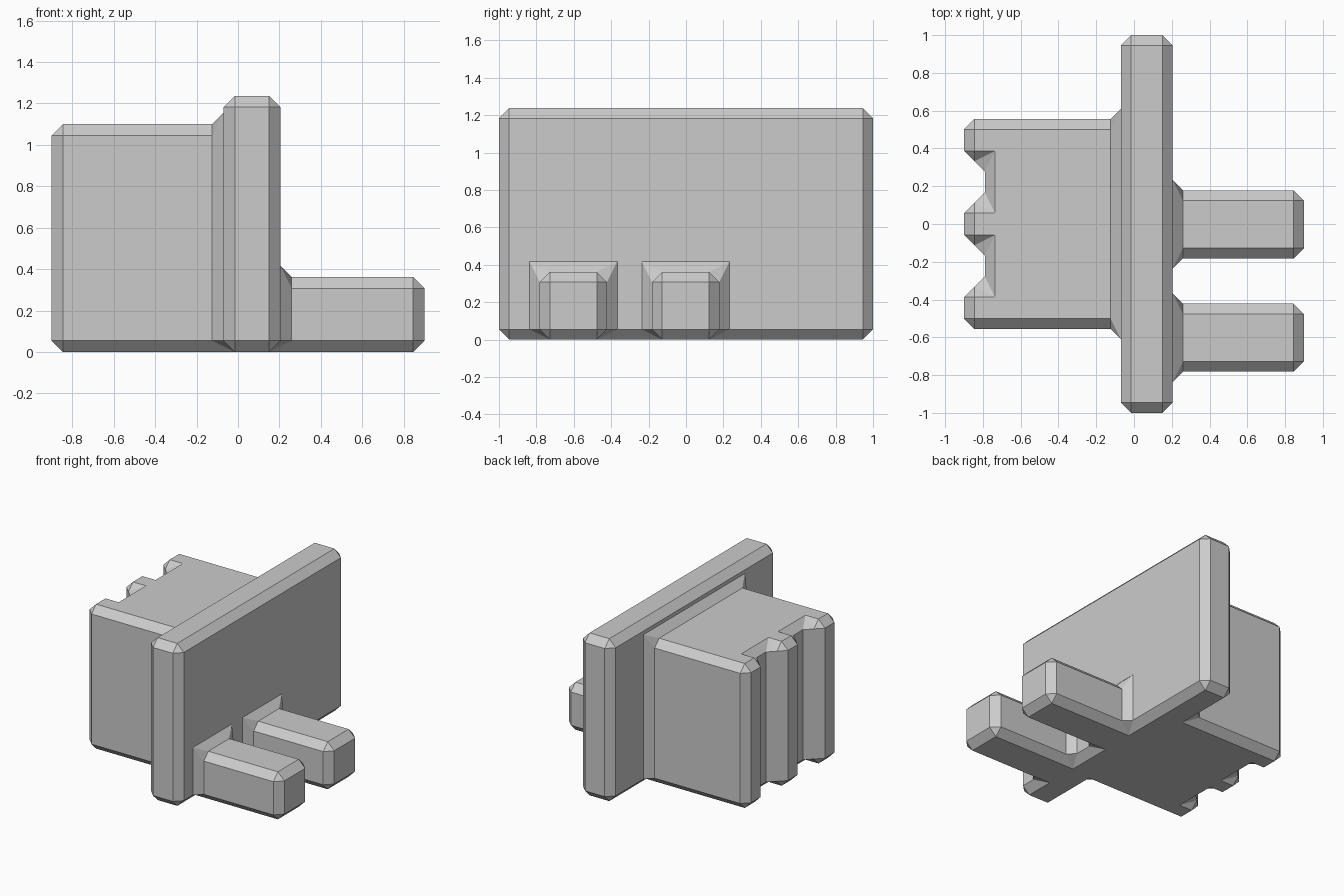
import bpy
import bmesh
from mathutils import Matrix, Vector

cube = bpy.data.objects.get("Cube")
if cube:
    bpy.data.objects.remove(cube, do_unlink=True)

grey = bpy.data.materials.new("plain grey")
grey.use_nodes = True
colour = (0.6, 0.6, 0.6, 1)
grey.diffuse_color = colour
grey.node_tree.nodes["Principled BSDF"].inputs["Base Color"].default_value = colour


def block(name, low, high):
    """Axis-aligned box between two corners."""
    low, high = Vector(low), Vector(high)
    bm = bmesh.new()
    bmesh.ops.create_cube(bm, size=1, matrix=Matrix.Translation((low + high) / 2)
                          @ Matrix.Diagonal((*(high - low), 1)))
    mesh = bpy.data.meshes.new(name)
    bm.to_mesh(mesh)
    bm.free()
    mesh.materials.append(grey)
    obj = bpy.data.objects.new(name, mesh)
    bpy.context.collection.objects.link(obj)
    return obj


def combine(target, other, operation):
    """Boolean a block into the target, then drop the helper."""
    mod = target.modifiers.new("combine", 'BOOLEAN')
    mod.operation = operation
    mod.solver = 'EXACT'
    mod.object = other
    bpy.context.view_layer.objects.active = target
    bpy.ops.object.modifier_apply(modifier=mod.name)
    bpy.data.objects.remove(other, do_unlink=True)


# Upright plate
plug = block("plug_body", (-0.07, -1, 0), (0.205, 1, 1.237))

# Rear block with two vertical grooves
rear = block("rear_block", (-0.9, -0.555, 0), (0.05, 0.555, 1.1))
for y in (-0.222, 0.222):
    combine(rear, block("groove", (-1.2, y - 0.11, -1), (-0.79, y + 0.11, 2)), 'DIFFERENCE')
combine(plug, rear, 'UNION')

# Two prongs
for y in (-0.602, -0.002):
    combine(plug, block("prong", (0.1, y - 0.18, 0), (0.9, y + 0.18, 0.362)), 'UNION')

# Chamfer every edge, inner corners included
bm = bmesh.new()
bm.from_mesh(plug.data)
bmesh.ops.remove_doubles(bm, verts=bm.verts, dist=0.001)
bmesh.ops.dissolve_limit(bm, angle_limit=0.02, verts=bm.verts, edges=bm.edges)
bmesh.ops.bevel(bm, geom=bm.edges[:], offset=0.0545, offset_type='OFFSET',
                segments=1, profile=0.5, affect='EDGES', clamp_overlap=False)
bmesh.ops.remove_doubles(bm, verts=bm.verts, dist=0.004)
bmesh.ops.recalc_face_normals(bm, faces=bm.faces)
for face in bm.faces:
    face.smooth = False
    face.material_index = 0
bm.to_mesh(plug.data)
bm.free()
